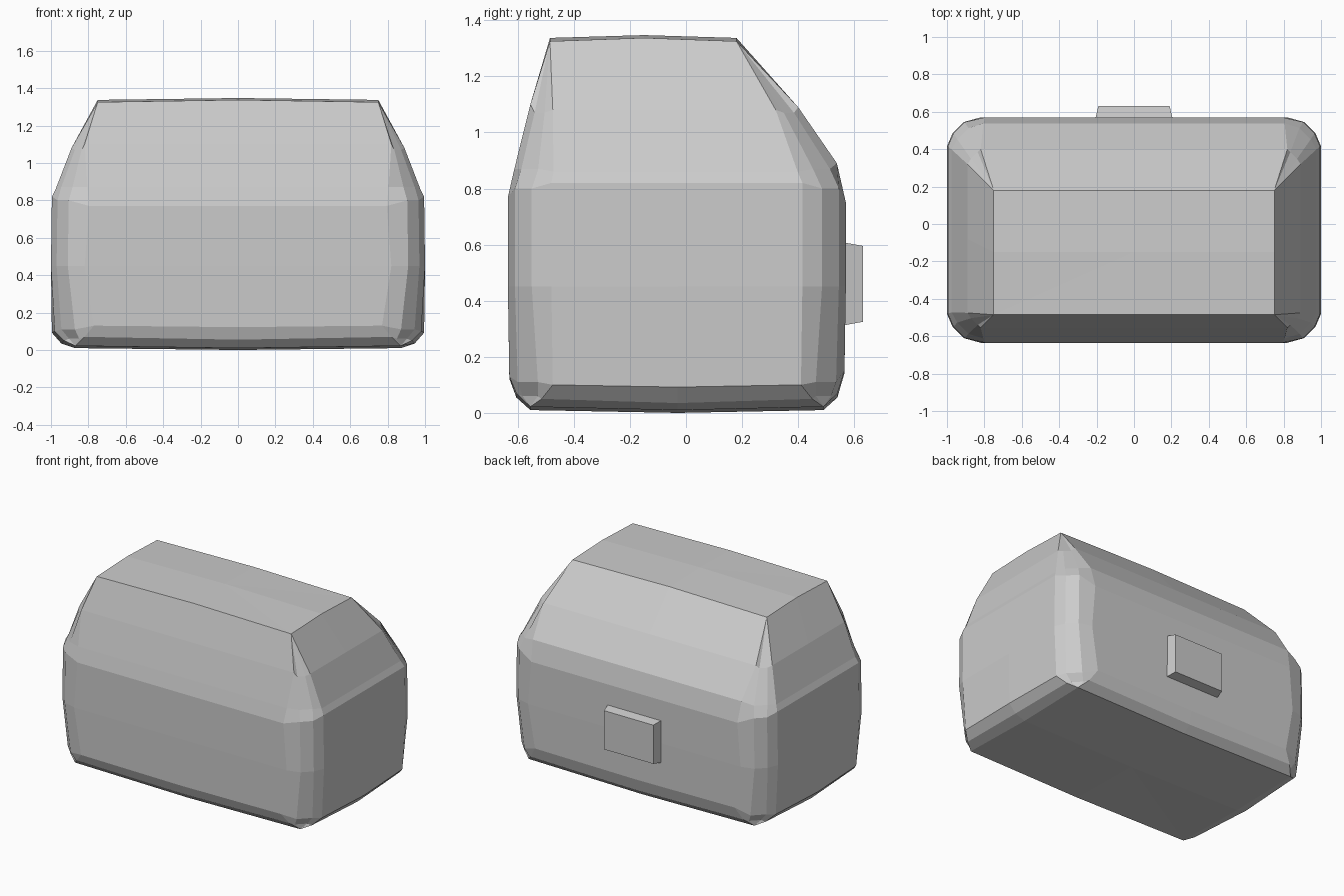
import bpy, bmesh

if "Cube" in bpy.data.objects:
    bpy.data.objects.remove(bpy.data.objects["Cube"])


def make_object(name, bm):
    bmesh.ops.remove_doubles(bm, verts=bm.verts, dist=0.0005)
    bmesh.ops.recalc_face_normals(bm, faces=bm.faces)
    mesh = bpy.data.meshes.new(name)
    bm.to_mesh(mesh)
    bm.free()
    obj = bpy.data.objects.new(name, mesh)
    bpy.context.collection.objects.link(obj)
    return obj


def half_side(x, y, s, cx, cy, k, zs, zc, ze):
    # chamfered corner on the +x side; s = -1 front, +1 back
    return [(x, y - s * cy, zs), (x - .03 * k, y - s * .085 * k, zc),
            (x - .09 * k, y - s * .025 * k, zc), (x - cx, y, ze)]


def ring(x, yf, yb, cx, cy, k, zs, zc, zf, zb, bulge, lift, ymid):
    front = half_side(x, yf, -1, cx, cy, k, zs, zc, zf)
    back = half_side(x, yb, 1, cx, cy, k, zs, zc, zb)
    right = [(0, yf, zf + lift)] + front[::-1]
    right += [(x + bulge, ymid, zs + lift)] + back + [(0, yb, zb + lift)]
    left = [(-px, py, pz) for px, py, pz in right[-2:0:-1]]
    return right + left


# Rounded chest body: half width, front y, back y, corner cuts, heights
rings = [
    (.87, -.555, .49, 0, 0, 0, .022, .022, .022, .022, 0, -.012, -.03),
    (.93, -.605, .54, .11, .09, .9, .05, .06, .07, .07, .015, -.015, -.03),
    (.98, -.63, .565, .21, .155, 1.2, .10, .11, .13, .15, .015, -.008, -.03),
    (1.0, -.635, .57, .18, .155, 1, .45, .45, .45, .45, 0, 0, -.03),
    (.995, -.635, .57, .20, .155, 1, .82, .80, .77, .75, 0, 0, -.03),
    (.975, -.612, .538, .17, .14, 1, .86, .87, .87, .89, 0, 0, -.05),
    (.89, -.555, .40, .07, .08, .6, 1.08, 1.07, 1.10, 1.09, 0, 0, -.08),
    (.75, -.485, .18, 0, 0, 0, 1.325, 1.325, 1.325, 1.325, 0, .012, -.15),
]
bm = bmesh.new()
loops = [[bm.verts.new(p) for p in ring(*r)] for r in rings]
for a, b in zip(loops, loops[1:]):
    for i in range(len(a)):
        j = (i + 1) % len(a)
        bm.faces.new((a[i], a[j], b[j], b[i]))
# Slightly bulging bottom and lid caps
for loop, centre in ((loops[0], (0, -.03, 0)), (loops[-1], (0, -.15, 1.347))):
    c = bm.verts.new(centre)
    for i in range(len(loop)):
        bm.faces.new((loop[i], loop[(i + 1) % len(loop)], c))
bmesh.ops.dissolve_degenerate(bm, dist=0.0005, edges=bm.edges)
make_object("chest_body", bm)

# Tapered latch plate on the back
bm = bmesh.new()
bmesh.ops.create_cube(bm, size=1)
for v in bm.verts:
    outer = v.co.y > 0
    v.co.x *= .38 if outer else .42
    v.co.z = .46 + v.co.z * (.27 if outer else .30)
    v.co.y = .632 if outer else .55
make_object("latch_plate", bm)
